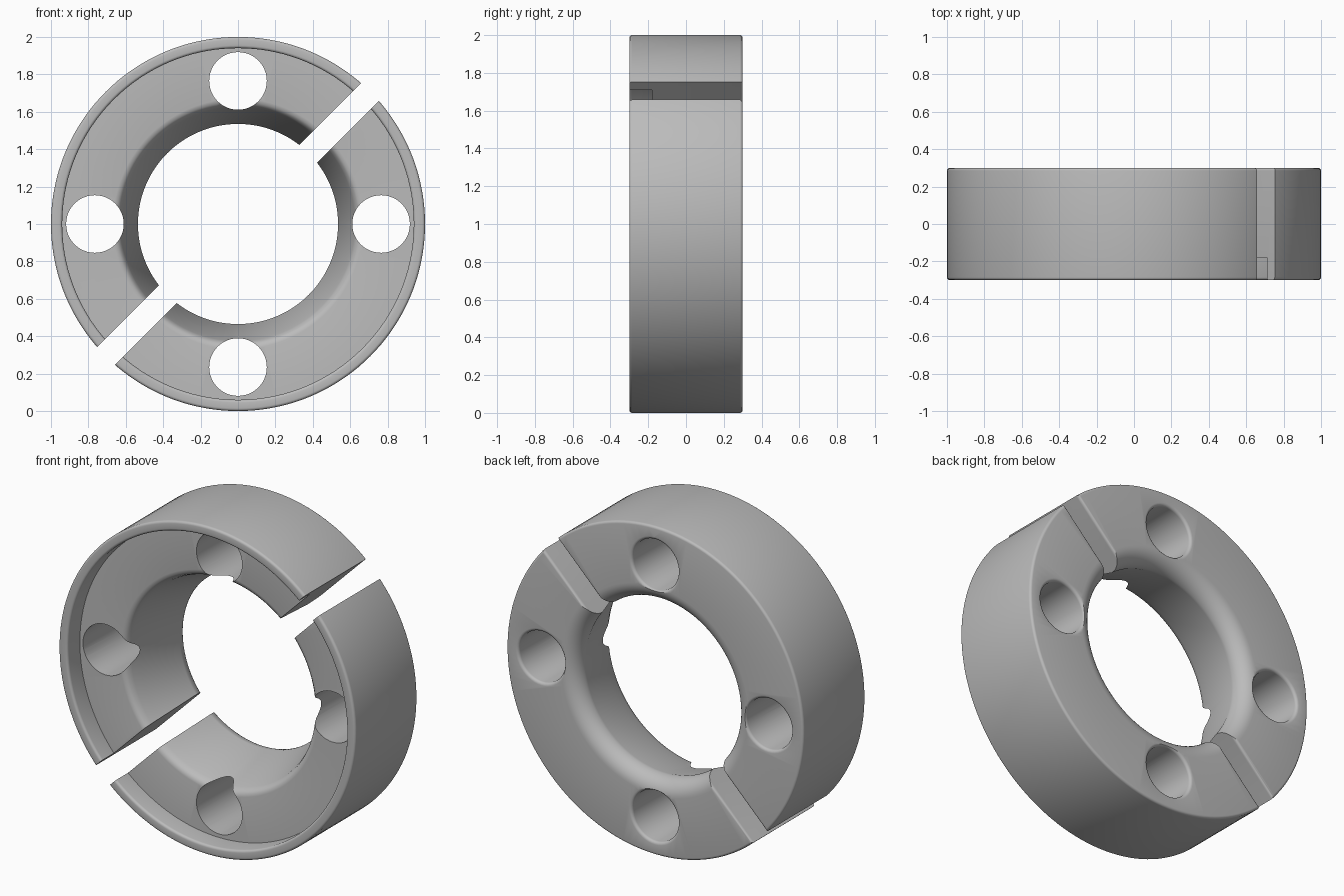
import bpy, bmesh
from math import sin, cos, pi, radians, sqrt
from mathutils import Vector

if "Cube" in bpy.data.objects:
    bpy.data.objects.remove(bpy.data.objects["Cube"], do_unlink=True)

metal = bpy.data.materials.new("plain grey")
metal.use_nodes = True
GREY = (0.5, 0.5, 0.5, 1)
metal.diffuse_color = GREY
metal.node_tree.nodes["Principled BSDF"].inputs["Base Color"].default_value = GREY

CENTRE = Vector((0, 0, 1))
GAP = 0.067          # half width of the split
FRONT, BACK = -0.3, 0.3


def arc(cx, cy, r, a0, a1, n):
    """Points of a circular arc, angles in degrees."""
    angles = [radians(a0 + (a1 - a0) * i / n) for i in range(n + 1)]
    return [(cx + r * cos(a), cy + r * sin(a)) for a in angles]


def finish(bm, name):
    bmesh.ops.recalc_face_normals(bm, faces=bm.faces)
    mesh = bpy.data.meshes.new(name)
    bm.to_mesh(mesh)
    bm.free()
    mesh.materials.append(metal)
    obj = bpy.data.objects.new(name, mesh)
    bpy.context.collection.objects.link(obj)
    return obj


def lathe(profile, name, centre, steps, closed):
    """Turn (radius, y) points around the y direction."""
    bm = bmesh.new()
    rings = []
    for i in range(steps):
        a = 2 * pi * i / steps
        rings.append([bm.verts.new(centre + Vector((r * cos(a), y, r * sin(a)))) for r, y in profile])
    count = len(profile)
    for i in range(steps):
        a, b = rings[i], rings[(i + 1) % steps]
        for j in range(count if closed else count - 1):
            k = (j + 1) % count
            bm.faces.new((a[j], a[k], b[k], b[j]))
    if not closed:
        bm.faces.new([ring[0] for ring in rings])
        bm.faces.new([ring[-1] for ring in rings])
    return finish(bm, name)


def cut(target, cutter):
    mod = target.modifiers.new("cut", 'BOOLEAN')
    mod.operation = 'DIFFERENCE'
    mod.solver = 'EXACT'
    mod.object = cutter
    bpy.context.view_layer.objects.active = target
    bpy.ops.object.modifier_apply(modifier=mod.name)
    bpy.data.objects.remove(cutter, do_unlink=True)


# Ring section: rounded rim, recessed front, flared bore, rounded back
E = 0.015
section = (
    arc(1 - E, FRONT + E, E, 0, -90, 4)
    + arc(0.94 + E, FRONT + E, E, -90, -180, 4)
    + [(0.94, -0.18), (0.67, -0.18), (0.652, -0.176), (0.637, -0.162),
       (0.626, -0.135), (0.612, -0.075)]
    + arc(0.635, 0.2, 0.1, 180, 90, 10)
    + arc(1 - E, BACK - E, E, 90, 0, 4)
)

# Bolt hole outline, softly widened at the back
R, F = 0.154, 0.018
hole = [(R, -0.4)] + arc(R + F, BACK - F, F, 180, 90, 4) + [(R + F, 0.4)]


def half_space(side):
    """Block that removes one half and the split, with a rounded back edge."""
    outline = [(-2, -0.5), (GAP, -0.5)] + arc(GAP + E, BACK - E, E, 180, 90, 4) + [(GAP + E, 0.5), (-2, 0.5)]
    across = Vector((-1, 0, 1)) * side / sqrt(2)
    along = Vector((1, 0, 1)) / sqrt(2)
    bm = bmesh.new()
    ends = [[bm.verts.new(CENTRE + across * u + along * v + Vector((0, y, 0))) for u, y in outline]
            for v in (-2, 2)]
    for end in ends:
        bm.faces.new(end)
    for j in range(len(outline)):
        k = (j + 1) % len(outline)
        bm.faces.new((ends[0][j], ends[0][k], ends[1][k], ends[1][j]))
    return finish(bm, "split_cutter")


# Two matching halves, each with two bolt holes
for name, side in (("upper_half", 1), ("lower_half", -1)):
    half = lathe(section, name, CENTRE, 144, True)
    for dx, dz in ((-side, 0), (0, side)):
        cut(half, lathe(hole, "hole_cutter", CENTRE + Vector((dx, 0, dz)) * 0.765, 48, False))
    cut(half, half_space(side))
    bpy.ops.object.select_all(action='DESELECT')
    half.select_set(True)
    bpy.context.view_layer.objects.active = half
    bpy.ops.object.shade_smooth_by_angle(angle=radians(32))
